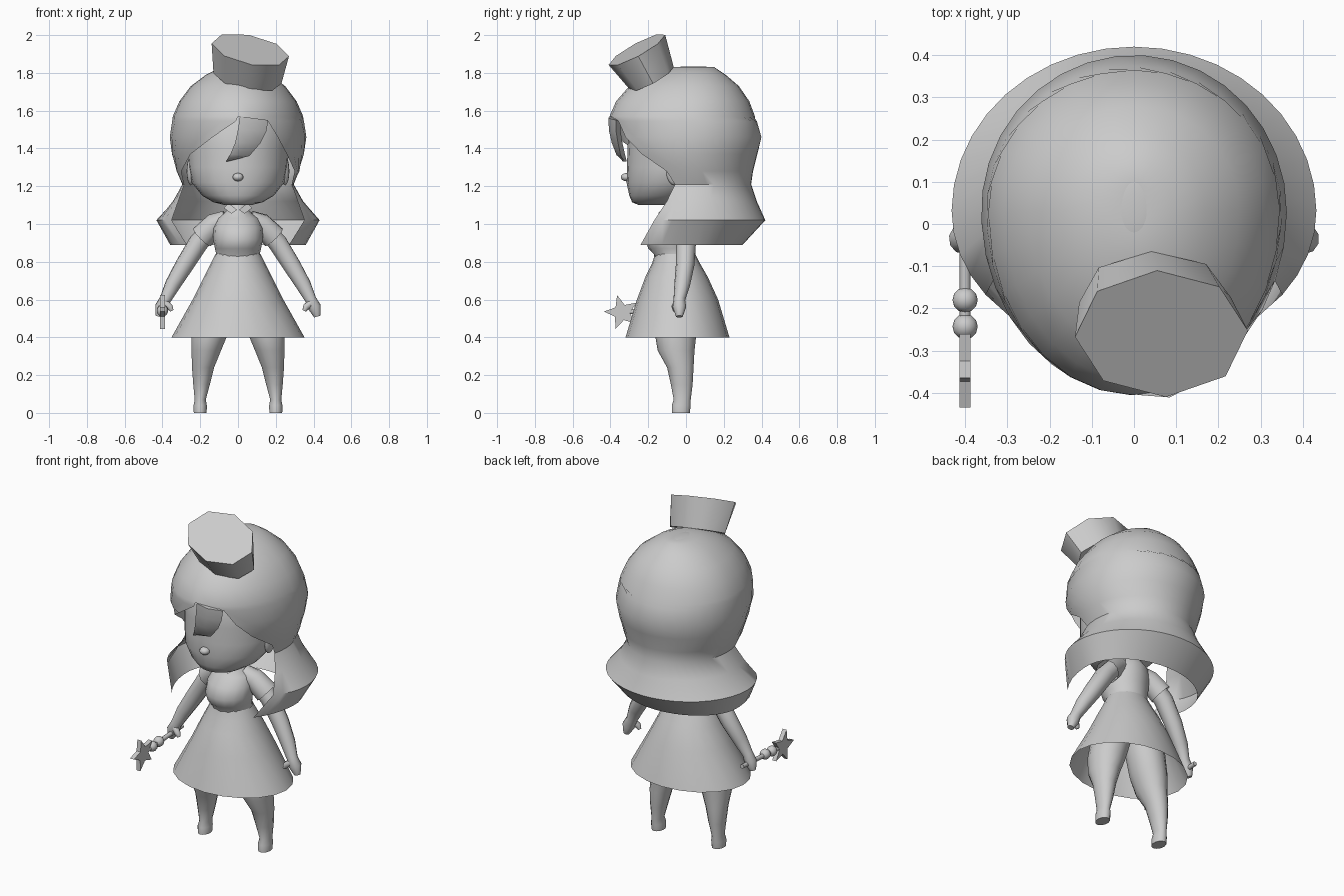
import bpy, bmesh, math
from mathutils import Vector, Matrix

if "Cube" in bpy.data.objects:
    bpy.data.objects.remove(bpy.data.objects["Cube"])

grey = bpy.data.materials.new("plain grey")
grey.diffuse_color = (0.6, 0.6, 0.6, 1)
grey.use_nodes = True
grey.node_tree.nodes["Principled BSDF"].inputs["Base Color"].default_value = grey.diffuse_color


def finish(bm, name, angle=50):
    bmesh.ops.remove_doubles(bm, verts=bm.verts, dist=0.0005)
    bmesh.ops.recalc_face_normals(bm, faces=bm.faces)
    me = bpy.data.meshes.new(name)
    bm.to_mesh(me)
    bm.free()
    ob = bpy.data.objects.new(name, me)
    bpy.context.collection.objects.link(ob)
    me.materials.append(grey)
    bpy.ops.object.select_all(action='DESELECT')
    ob.select_set(True)
    bpy.context.view_layer.objects.active = ob
    bpy.ops.object.shade_smooth_by_angle(angle=math.radians(angle))
    return ob


def loft(name, rings, closed=True, cap_start=True, cap_end=True, angle=50):
    bm = bmesh.new()
    rows = [[bm.verts.new(p) for p in r] for r in rings]
    n = len(rows[0])
    for a, b in zip(rows, rows[1:]):
        for i in range(n if closed else n - 1):
            j = (i + 1) % n
            bm.faces.new((a[i], a[j], b[j], b[i]))
    if cap_start:
        bm.faces.new(rows[0])
    if cap_end:
        bm.faces.new(rows[-1])
    return finish(bm, name, angle)


def oval(z, hw, yf, yb, cx=0, n=16):
    """Level oval ring, given its half width and its front and back."""
    cy, ry = (yf + yb) / 2, (yb - yf) / 2
    return [(cx + hw * math.sin(2 * math.pi * i / n),
             cy - ry * math.cos(2 * math.pi * i / n), z) for i in range(n)]


def tube(name, pts, n=10, cap_start=True, cap_end=True):
    """Round limb through (x, y, z, radius) points."""
    ps = [Vector(p[:3]) for p in pts]
    rings = []
    for i, p in enumerate(ps):
        d = (ps[min(i + 1, len(ps) - 1)] - ps[max(i - 1, 0)]).normalized()
        u = d.cross(Vector((0.3, 1, 0.2))).normalized() if abs(d.y) < 0.9 else d.cross(Vector((1, 0, 0))).normalized()
        v = d.cross(u)
        rings.append([p + pts[i][3] * (u * math.cos(2 * math.pi * k / n) + v * math.sin(2 * math.pi * k / n))
                      for k in range(n)])
    return loft(name, rings, True, cap_start, cap_end)


def ball(name, center, size, seg=12):
    bm = bmesh.new()
    bmesh.ops.create_uvsphere(bm, u_segments=seg, v_segments=8, radius=1,
                              matrix=Matrix.Translation(center) @ Matrix.Diagonal((*size, 1)))
    return finish(bm, name)


# Head
loft("head", [oval(*r, n=24) for r in [
    (1.10, .07, -.25, -.06), (1.115, .13, -.285, 0), (1.15, .19, -.30, .07),
    (1.22, .245, -.315, .15), (1.30, .262, -.312, .2), (1.40, .27, -.31, .24),
    (1.55, .28, -.30, .24), (1.68, .2, -.2, .18)]])
ball("nose", (0, -.315, 1.248), (.03, .03, .022), 10)
for s, side in ((-1, "left"), (1, "right")):
    ball(side + "_ear", (s * .25, -.06, 1.28), (.022, .045, .075))

# Hair: z, half width, front y, back y, opening angle on either side
hair_rows = [
    (1.833, .03, -.02, .10, 0, 0), (1.83, .09, -.08, .15, 0, 0),
    (1.79, .17, -.20, .21, 0, 0), (1.73, .25, -.30, .28, 0, 0),
    (1.65, .31, -.37, .335, 0, 0), (1.57, .345, -.405, .365, 0, 0),
    (1.545, .35, -.405, .375, .47, .03), (1.46, .362, -.40, .40, .62, .38),
    (1.37, .35, -.36, .378, .83, .80), (1.28, .325, -.32, .355, 1.18, 1.18),
    (1.21, .295, -.30, .345, 1.3, 1.3), (1.12, .345, -.30, .375, 1.16, 1.16),
    (1.02, .432, -.31, .42, .95, .95), (.89, .36, -.38, .30, .85, .85)]
rings = []
for z, hw, yf, yb, a_r, a_l in hair_rows:
    ring, cy = [], .03
    for i in range(29):
        a = a_r + (2 * math.pi - a_l - a_r) * i / 28
        c = math.cos(a)
        ring.append((hw * math.sin(a), cy - c * (cy - yf if c > 0 else yb - cy), z))
    rings.append(ring)
loft("hair", rings, closed=False, cap_start=False, cap_end=False)
ball("crown", (0, .04, 1.822), (.06, .09, .012))

# Fringe strand sweeping across the forehead
left = [(.01, -.405, 1.57), (0, -.40, 1.50), (-.015, -.385, 1.43), (-.04, -.36, 1.37), (-.066, -.335, 1.33)]
right = [(.16, -.37, 1.55), (.15, -.37, 1.49), (.12, -.36, 1.43), (.06, -.345, 1.36), (-.06, -.325, 1.33)]
strand = []
for l, r in zip(left, right):
    l, r = Vector(l), Vector(r)
    m = (l + r) / 2
    w = (r - l).length * .15
    strand.append([l, m + Vector((0, -w, 0)), r, m + Vector((0, w + .015, 0))])
loft("fringe_strand", strand)

# Tilted hat with eight sides
hat = []
for c, ux, uz, vy, vz in [((.05, -.18, 1.77), .18, -.03, .115, .06),
                          ((.065, -.26, 1.922), .205, -.038, .15, .078)]:
    hat.append([Vector(c) + Vector((ux, 0, uz)) * math.cos(t) + Vector((0, vy, vz)) * math.sin(t)
                for t in (2 * math.pi * k / 8 + .05 for k in range(8))])
loft("hat", hat)

# Torso with neck, and flared skirt
loft("torso", [oval(*r) for r in [
    (.80, .125, -.165, .06), (.84, .115, -.17, .05), (.87, .122, -.20, .05),
    (.92, .132, -.215, .05), (.98, .13, -.19, .055), (1.03, .11, -.14, .055),
    (1.07, .06, -.1, .03), (1.14, .045, -.09, .02)]])
loft("skirt", [oval(*r, n=20) for r in [
    (.84, .12, -.165, .05), (.79, .145, -.18, .075), (.72, .18, -.215, .115),
    (.60, .24, -.26, .17), (.40, .352, -.32, .23)]], cap_start=False, cap_end=False)

for s, side in ((-1, "left"), (1, "right")):
    # Collar flap
    loft(side + "_collar", [[(s * .005, -.13, 1.075), (s * .05, -.10, 1.11)],
                            [(s * .035, -.15, 1.055), (s * .075, -.09, 1.085)]],
         closed=False, cap_start=False, cap_end=False)
    # Sleeve, arm and thumb
    tube(side + "_sleeve", [(s * .06, -.03, 1.025, .048), (s * .12, -.02, 1.0, .06),
                            (s * .19, 0, .93, .066)], 12, True, False)
    tube(side + "_arm", [(s * .12, -.01, 1.0, .05), (s * .21, 0, .90, .053), (s * .285, -.005, .78, .049),
                         (s * .345, -.02, .68, .042), (s * .385, -.035, .60, .031),
                         (s * .405, -.035, .56, .036), (s * .42, -.035, .51, .018)])
    tube(side + "_thumb", [(s * .39, -.045, .585, .02), (s * .36, -.06, .56, .018), (s * .35, -.06, .54, .01)], 8)
    # Leg with foot
    loft(side + "_leg", [oval(z, hw, yf, yb, s * cx, 14) for z, cx, hw, yf, yb in [
        (0, .2, .035, -.075, .02), (.04, .2, .036, -.075, .025), (.07, .2, .03, -.065, .025),
        (.15, .193, .045, -.08, .035), (.24, .185, .06, -.1, .04), (.33, .168, .08, -.15, .045),
        (.42, .15, .1, -.165, .055), (.55, .12, .11, -.16, .06), (.74, .08, .08, -.13, .04)]])

# Wand: rod, two beads and a star
tube("wand_rod", [(-.4, .04, .555, .013), (-.4, -.3, .535, .013)], 8)
ball("wand_bead_rear", (-.4, -.18, .545), (.03, .03, .03))
ball("wand_bead_front", (-.4, -.243, .54), (.03, .03, .03))
star = []
for x in (-.413, -.387):
    star.append([(x, -.34 - r * math.cos(t), .532 + r * math.sin(t)) for r, t in
                 ((.095 if k % 2 == 0 else .042, math.pi * k / 5 + .05) for k in range(10))])
loft("wand_star", star, angle=30)
